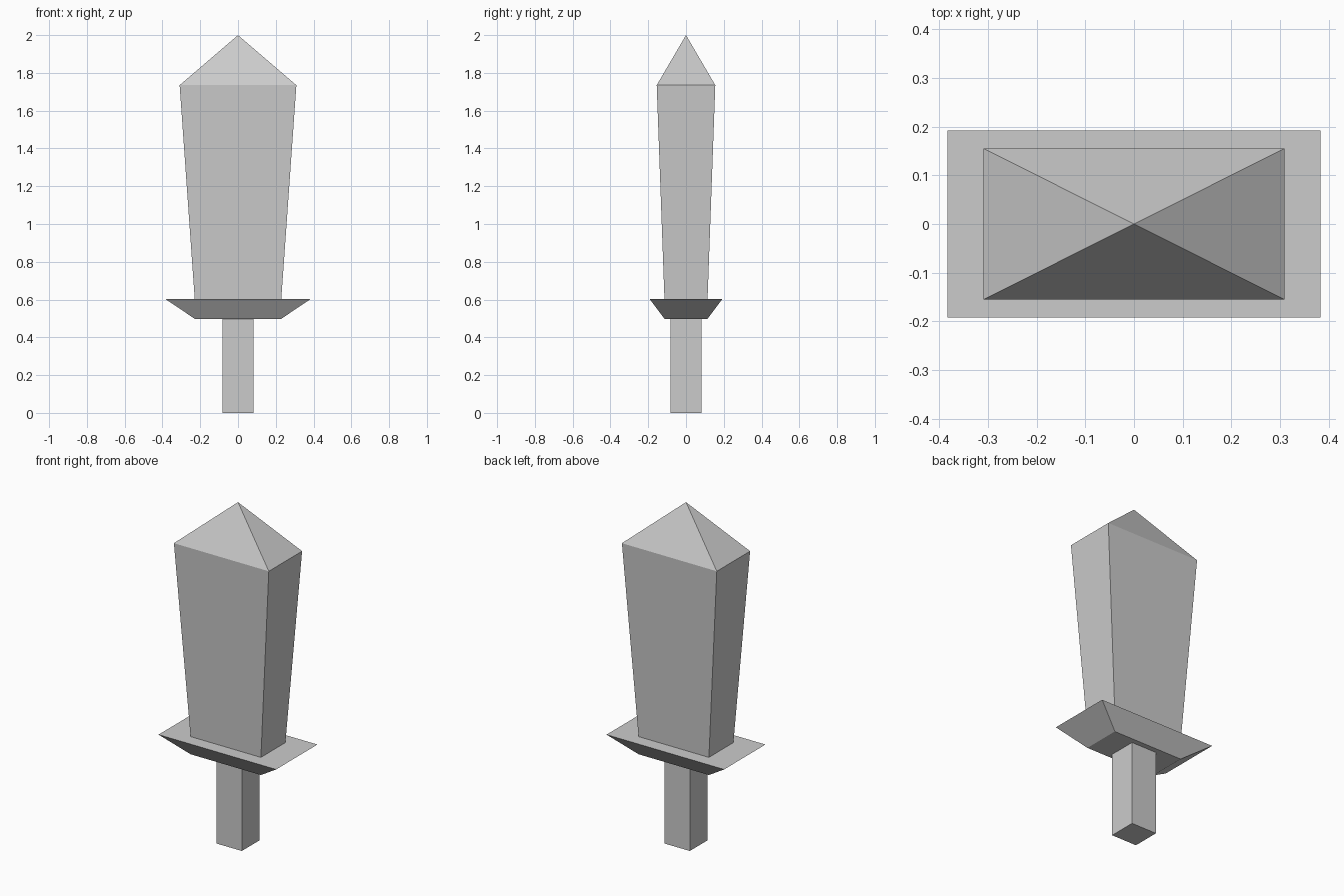
import bpy, bmesh

if "Cube" in bpy.data.objects:
    bpy.data.objects.remove(bpy.data.objects["Cube"])

# Rectangular cross-sections: (half width, half depth, height)
GRIP_END = (0.083, 0.083, 0.0)
GRIP_TOP = (0.083, 0.083, 0.498)
GUARD_LOW = (0.229, 0.114, 0.498)
GUARD_HIGH = (0.383, 0.192, 0.602)
BLADE_BASE = (0.229, 0.114, 0.602)
SHOULDER = (0.309, 0.155, 1.735)


def loft(name, sections, cap_bottom=False, tip=None):
    """Skin rectangular sections in order, with optional base cap and point."""
    bm = bmesh.new()
    rings = [[bm.verts.new((sx * w, sy * d, z))
              for sx, sy in ((-1, -1), (1, -1), (1, 1), (-1, 1))]
             for w, d, z in sections]
    for a, b in zip(rings, rings[1:]):
        for i in range(4):
            j = (i + 1) % 4
            bm.faces.new((a[i], a[j], b[j], b[i]))
    if cap_bottom:
        bm.faces.new(rings[0][::-1])
    if tip is not None:
        point = bm.verts.new((0, 0, tip))
        for i in range(4):
            bm.faces.new((rings[-1][i], rings[-1][(i + 1) % 4], point))
    mesh = bpy.data.meshes.new(name)
    bm.to_mesh(mesh)
    bm.free()
    obj = bpy.data.objects.new(name, mesh)
    bpy.context.collection.objects.link(obj)
    return obj


# Square grip, closed underneath
loft("grip", [GRIP_END, GRIP_TOP], cap_bottom=True)

# Flared crossguard with flat shelves meeting the grip and the blade
loft("crossguard", [GRIP_TOP, GUARD_LOW, GUARD_HIGH, BLADE_BASE])

# Blade widening upward to a pyramid point
loft("blade", [BLADE_BASE, SHOULDER], tip=2.0)
